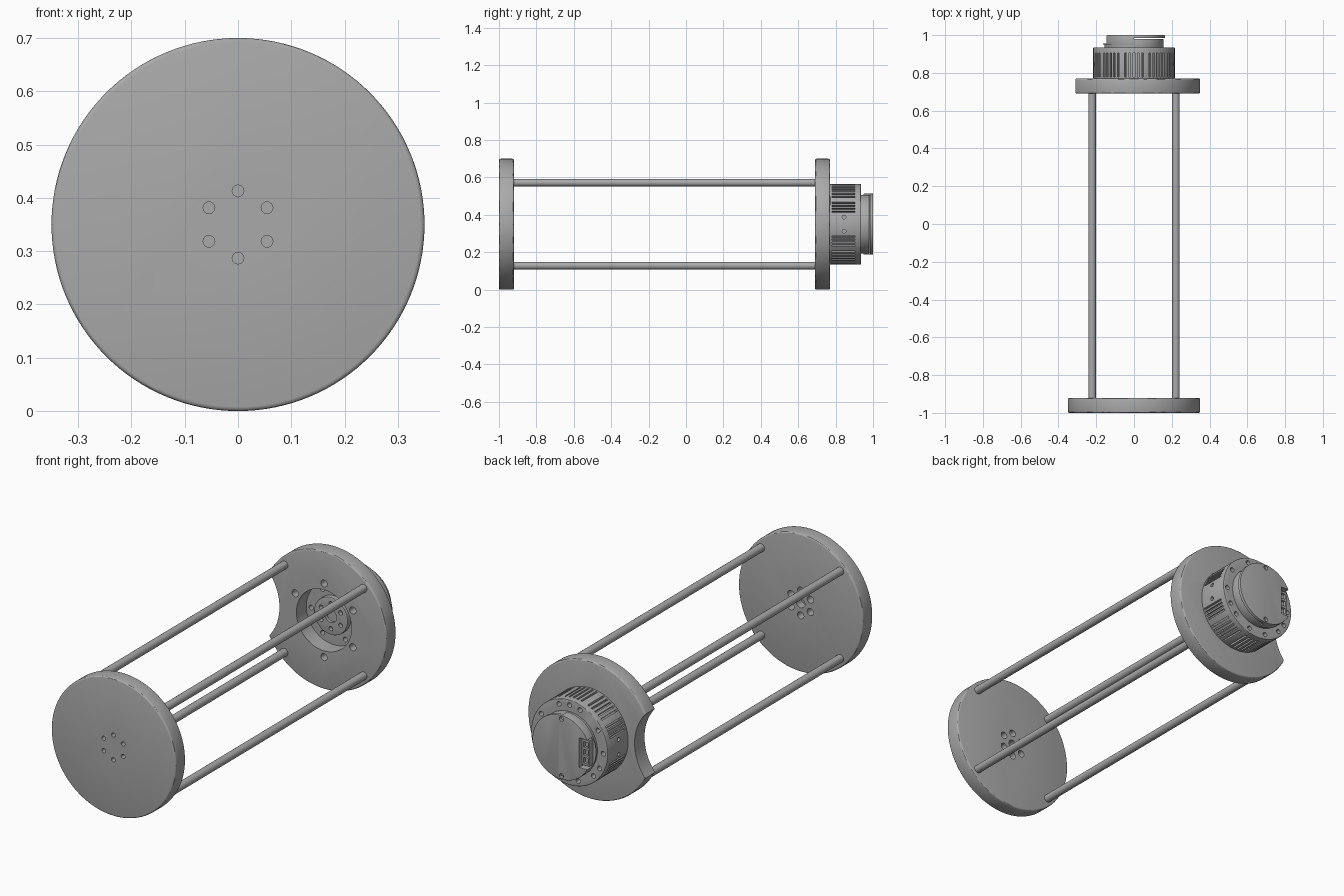
import bpy, bmesh
from math import sin, cos, pi, radians
from mathutils import Matrix, Vector

if "Cube" in bpy.data.objects:
    bpy.data.objects.remove(bpy.data.objects["Cube"])

CZ = 0.35  # height of the main axis
grey = bpy.data.materials.new("machined grey")
grey.use_nodes = True
grey.diffuse_color = (0.4, 0.4, 0.4, 1)
grey.node_tree.nodes["Principled BSDF"].inputs["Base Color"].default_value = (0.4, 0.4, 0.4, 1)


def add_rod(bm, r, y0, y1, x=0, z=0, seg=24):
    """Cylinder along y, placed relative to the main axis."""
    m = Matrix.Translation((x, (y0 + y1) / 2, CZ + z)) @ Matrix.Rotation(pi / 2, 4, 'X')
    bmesh.ops.create_cone(bm, cap_ends=True, segments=seg, radius1=r, radius2=r,
                          depth=y1 - y0, matrix=m)


def add_box(bm, centre, size, turn=0):
    """Box relative to the main axis, turned about it."""
    m = (Matrix.Translation((0, 0, CZ)) @ Matrix.Rotation(turn, 4, 'Y')
         @ Matrix.Translation(centre) @ Matrix.Diagonal(Vector(size).to_4d()))
    bmesh.ops.create_cube(bm, size=1, matrix=m)


def ring(bm, angles, radius, r, y0, y1, seg=16):
    """Small cylinders on a circle; angles in degrees from the top."""
    for a in angles:
        t = radians(a)
        add_rod(bm, r, y0, y1, radius * sin(t), radius * cos(t), seg)


def make(name, bm, bevel=0, cuts=()):
    mesh = bpy.data.meshes.new(name)
    bm.to_mesh(mesh)
    bm.free()
    ob = bpy.data.objects.new(name, mesh)
    bpy.context.collection.objects.link(ob)
    mesh.materials.append(grey)
    for o in bpy.context.selected_objects:
        o.select_set(False)
    ob.select_set(True)
    bpy.context.view_layer.objects.active = ob
    if bevel:
        mod = ob.modifiers.new("bevel", 'BEVEL')
        mod.width, mod.segments, mod.limit_method = bevel, 3, 'ANGLE'
        bpy.ops.object.modifier_apply(modifier=mod.name)
    for cut in cuts:
        cutter = bpy.data.meshes.new("cutter")
        cut.to_mesh(cutter)
        cut.free()
        helper = bpy.data.objects.new("cutter", cutter)
        helper.hide_render = True
        bpy.context.collection.objects.link(helper)
        mod = ob.modifiers.new("cut", 'BOOLEAN')
        mod.operation, mod.solver, mod.object = 'DIFFERENCE', 'EXACT', helper
        bpy.ops.object.modifier_apply(modifier=mod.name)
        bpy.data.objects.remove(helper)
    bpy.ops.object.shade_smooth_by_angle(angle=radians(30))
    return ob


def disc(r, y0, y1, seg=96):
    bm = bmesh.new()
    add_rod(bm, r, y0, y1, seg=seg)
    return bm


SIX = range(0, 360, 60)

# Front plate: six through holes, counterbored behind, and a blind centre hole
holes, bores = bmesh.new(), bmesh.new()
ring(holes, SIX, 0.063, 0.011, -1.1, -0.8)
ring(bores, SIX, 0.063, 0.018, -0.96, -0.8, 20)
add_rod(bores, 0.024, -0.96, -0.8)
make("front_plate", disc(0.35, -1, -0.92, 128), 0.008, [holes, bores])

# Back plate: round side notch, central opening, mounting holes
opening = disc(0.155, 0.6, 0.9)
ring(opening, SIX, 0.187, 0.018, 0.6, 0.9, 20)
notch = bmesh.new()
add_rod(notch, 0.25, 0.6, 0.9, x=-0.5, seg=96)
make("back_plate", disc(0.35, 0.69, 0.77, 128), 0.008, [opening, notch])

# Four tie rods
for side, x in (("left", 0.222), ("right", -0.222)):
    for level, z in (("upper", 0.222), ("lower", -0.222)):
        bm = bmesh.new()
        add_rod(bm, 0.02, -0.93, 0.70, x, z)
        make(f"{level}_{side}_rod", bm)

# Motor housing: grouped cooling grooves, rear bolt holes, front and side holes
grooves, bolts = bmesh.new(), bmesh.new()
groups = [(-12, 12, 5), (23, 47, 5), (58, 72, 4), (-47, -23, 5), (-72, -58, 4)]
for base in (0, 180):
    for start, end, count in groups:
        for i in range(count):
            a = base + start + (end - start) * i / (count - 1)
            add_box(grooves, (0, 0.842, 0.215), (0.009, 0.125, 0.03), radians(a))
for a in (0, 18, 57, 92, 117, 135, 165):
    ring(bolts, {a, -a}, 0.19, 0.012, 0.905, 1)
ring(bolts, range(30, 360, 60), 0.128, 0.012, 0.7, 0.80)
for x in (-0.215, 0.215):
    for z in (-0.038, 0.038):
        m = Matrix.Translation((x, 0.845, CZ + z)) @ Matrix.Rotation(pi / 2, 4, 'Y')
        bmesh.ops.create_cone(bolts, cap_ends=True, segments=16, radius1=0.01,
                              radius2=0.01, depth=0.05, matrix=m)
make("motor_housing", disc(0.216, 0.77, 0.935), 0.003, [grooves, bolts])

# Output hub inside the plate opening
hub_holes = bmesh.new()
ring(hub_holes, SIX, 0.063, 0.011, 0.7, 0.765)
add_rod(hub_holes, 0.032, 0.7, 0.76)
make("output_hub", disc(0.095, 0.745, 0.775, 64), 0.003, [hub_holes])


def socket_gap():
    bm = bmesh.new()
    add_box(bm, (-0.16, 1, 0), (0.12, 0.09, 0.15))
    return bm


# Rear cap base and thin cover, thicker on the connector side
make("cap_base", disc(0.157, 0.93, 0.98), 0.003, [socket_gap()])
relief, screws = bmesh.new(), bmesh.new()
add_box(relief, (0.15, 0.935, 0), (0.3, 0.1, 0.5))
ring(screws, (0, 180), 0.145, 0.012, 0.985, 1.1)
make("cap_cover", disc(0.163, 0.95, 1), 0.002, [relief, socket_gap(), screws])

# Connector block with sockets in the cap opening
block, sockets = bmesh.new(), bmesh.new()
add_box(block, (-0.125, 0.967, 0), (0.04, 0.034, 0.13))
for z in (-0.04, 0, 0.04):
    add_box(sockets, (-0.125, 0.985, z), (0.024, 0.03, 0.028))
make("connector", block, 0, [sockets])
